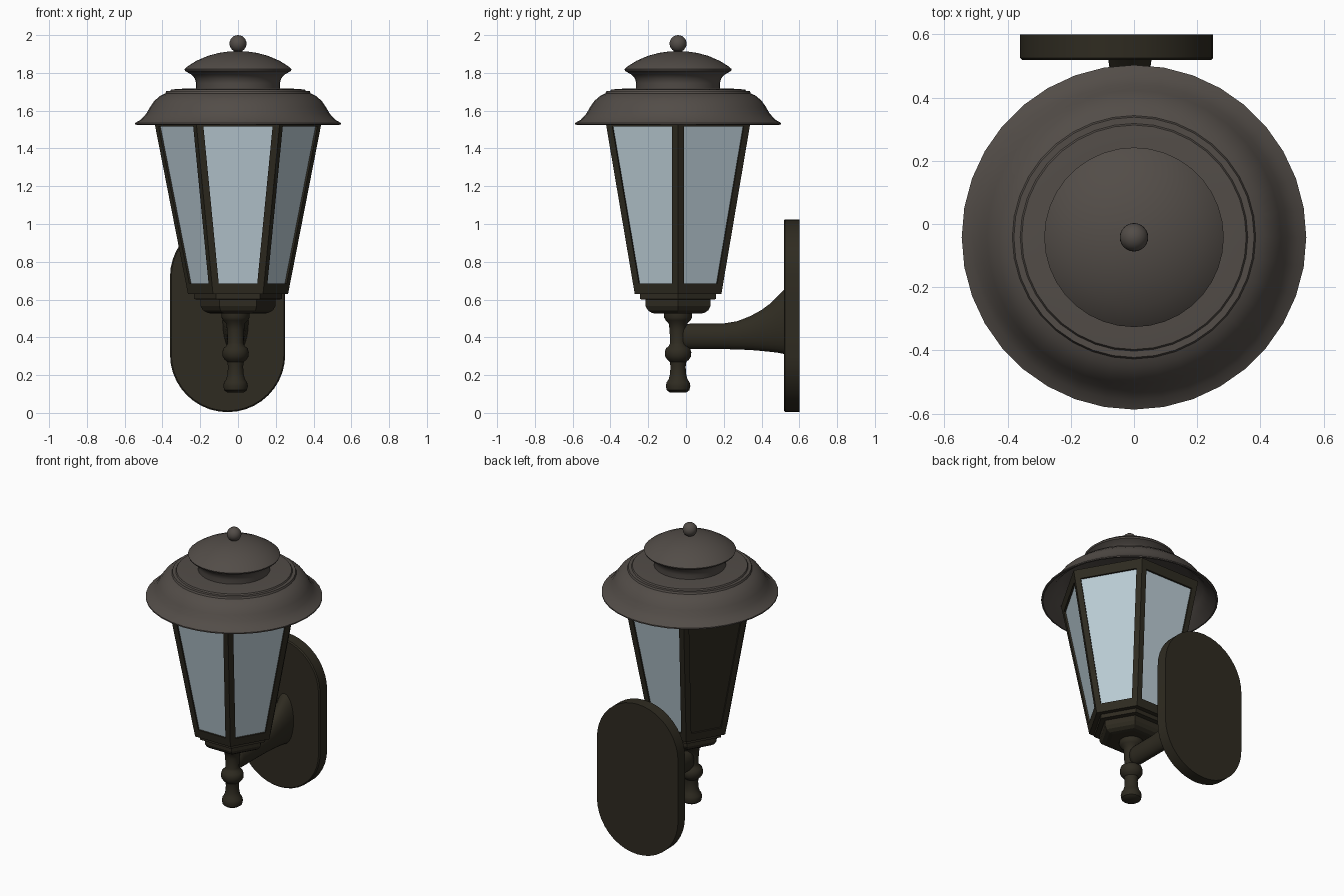
import bpy, bmesh
from math import sin, cos, pi, radians
from mathutils import Vector

if "Cube" in bpy.data.objects:
    bpy.data.objects.remove(bpy.data.objects["Cube"])

CY = -0.042  # lantern axis in y


def material(name, rgb):
    m = bpy.data.materials.new(name)
    m.diffuse_color = (*rgb, 1)
    m.use_nodes = True
    m.node_tree.nodes["Principled BSDF"].inputs["Base Color"].default_value = m.diffuse_color
    return m


ROOF = material("roof_bronze", (0.085, 0.073, 0.064))
BODY = material("dark_bronze", (0.028, 0.024, 0.015))
GLASS = material("pale_glass", (0.50, 0.61, 0.67))


def loft(name, rings, mat, smooth=35):
    """Skin equal-length rings of points; single-point rings become tips."""
    bm = bmesh.new()
    vs = [[bm.verts.new(p) for p in ring] for ring in rings]
    for a, b in zip(vs, vs[1:]):
        n = max(len(a), len(b))
        for i in range(n):
            j = (i + 1) % n
            if len(a) == 1:
                bm.faces.new((a[0], b[j], b[i]))
            elif len(b) == 1:
                bm.faces.new((a[i], a[j], b[0]))
            else:
                bm.faces.new((a[i], a[j], b[j], b[i]))
    for end in (vs[0], vs[-1]):
        if len(end) > 2:
            bm.faces.new(end)
    bmesh.ops.recalc_face_normals(bm, faces=bm.faces)
    me = bpy.data.meshes.new(name)
    bm.to_mesh(me)
    bm.free()
    ob = bpy.data.objects.new(name, me)
    bpy.context.collection.objects.link(ob)
    me.materials.append(mat)
    if smooth:
        bpy.ops.object.select_all(action='DESELECT')
        ob.select_set(True)
        bpy.context.view_layer.objects.active = ob
        bpy.ops.object.shade_smooth_by_angle(angle=radians(smooth))
    return ob


def turned(name, profile, mat, sides=36, smooth=35, x=0.0):
    """Revolve (radius, z) points round the lantern axis."""
    rings = []
    for r, z in profile:
        if r == 0:
            rings.append([(x, CY, z)])
        else:
            rings.append([(x + r * cos(2 * pi * i / sides),
                           CY + r * sin(2 * pi * i / sides), z) for i in range(sides)])
    return loft(name, rings, mat, smooth)


def hex_r(z):  # circumradius of the tapered hexagonal body
    return 0.265 + 0.1955 * (z - 0.63)


def corner(k, z, inset=0.0):
    a = k * pi / 3
    r = hex_r(z) - inset
    return Vector((r * cos(a), CY + r * sin(a), z))


# Flared roof shell
turned("roof", [(0, 1.69), (0.37, 1.675), (0.42, 1.645), (0.452, 1.60), (0.485, 1.56),
                (0.535, 1.525), (0.545, 1.527), (0.545, 1.535), (0.515, 1.552),
                (0.485, 1.585), (0.465, 1.62), (0.443, 1.652), (0.41, 1.68),
                (0.385, 1.691), (0.38, 1.703), (0.36, 1.703), (0.355, 1.712),
                (0.30, 1.716), (0, 1.718)], ROOF)

# Vent neck and cap dome
turned("roof_cap", [(0, 1.70), (0.222, 1.70), (0.222, 1.745), (0.228, 1.77), (0.245, 1.79),
                    (0.28, 1.81), (0.284, 1.82), (0.265, 1.836), (0.22, 1.864),
                    (0.16, 1.89), (0.10, 1.906), (0.05, 1.913), (0, 1.916)], ROOF)

# Ball on top
turned("top_ball", [(0.045 * sin(pi * i / 12) if 0 < i < 12 else 0,
                     1.955 - 0.045 * cos(pi * i / 12)) for i in range(13)], ROOF, 24)

# Hexagonal bottom and top rails
turned("bottom_rail", [(hex_r(0.63), 0.63), (hex_r(0.685), 0.685)], BODY, 6, 0)
turned("top_rail", [(hex_r(1.515), 1.515), (hex_r(1.575), 1.575)], BODY, 6, 0)

# Corner bars and glazing; one rear side is a solid access panel
Z0, Z1 = 0.64, 1.57
for k in range(6):
    ends = []
    for z in (Z0, Z1):
        c = corner(k, z)
        left = c + (corner(k - 1, z) - c).normalized() * 0.036
        right = c + (corner(k + 1, z) - c).normalized() * 0.036
        ends.append([c, right, corner(k, z, 0.06), left])
    loft(f"corner_bar_{k + 1}", ends, BODY, 0)
    solid = k == 2
    pane = [[corner(k, z, d), corner(k + 1, z, d), corner(k + 1, z, d + 0.015),
             corner(k, z, d + 0.015)] for z in (Z0, Z1) for d in (0.014,)]
    loft("rear_access_panel" if solid else f"glass_pane_{k + 1}", pane,
         BODY if solid else GLASS, 0)

# Stepped hexagonal base under the lantern
turned("base", [(0.232, 0.635), (0.232, 0.602), (0.198, 0.600), (0.198, 0.565),
                (0.185, 0.543), (0.160, 0.529), (0.135, 0.525)], BODY, 6, 0)

# Turned stem with lower finial
turned("stem", [(0, 0.53), (0.074, 0.53), (0.074, 0.505), (0.066, 0.49), (0.050, 0.475),
                (0.045, 0.44), (0.042, 0.37), (0.048, 0.355), (0.064, 0.342),
                (0.070, 0.322), (0.069, 0.300), (0.058, 0.282), (0.044, 0.270),
                (0.040, 0.245), (0.043, 0.205), (0.050, 0.178), (0.061, 0.162),
                (0.065, 0.142), (0.060, 0.120), (0.045, 0.109), (0, 0.107)],
       BODY, 28, 40, -0.013)

# Arm flaring into the wall plate: (y, z low, z high, half width)
arm = [(-0.022, 0.36, 0.45, 0.030), (-0.010, 0.343, 0.467, 0.042), (0.02, 0.338, 0.472, 0.046),
       (0.19, 0.338, 0.472, 0.046), (0.27, 0.336, 0.485, 0.047), (0.34, 0.333, 0.512, 0.050),
       (0.40, 0.328, 0.545, 0.054), (0.45, 0.323, 0.582, 0.059), (0.49, 0.318, 0.622, 0.064),
       (0.53, 0.310, 0.665, 0.070)]
loft("arm", [[(-0.013 + w * cos(2 * pi * i / 24), y,
               (lo + hi) / 2 + (hi - lo) / 2 * sin(2 * pi * i / 24)) for i in range(24)]
             for y, lo, hi, w in arm], BODY, 40)


# Wall plate: upright stadium with a softened front edge
def stadium(y, inset):
    r = 0.305 - inset
    pts = []
    for zc, start in ((0.72, 0), (0.309, pi)):
        pts += [(-0.055 + r * cos(start + pi * i / 20), y,
                 zc + r * sin(start + pi * i / 20)) for i in range(21)]
    return pts


loft("wall_plate", [stadium(0.518, 0.007), stadium(0.525, 0), stadium(0.60, 0)], BODY, 30)
